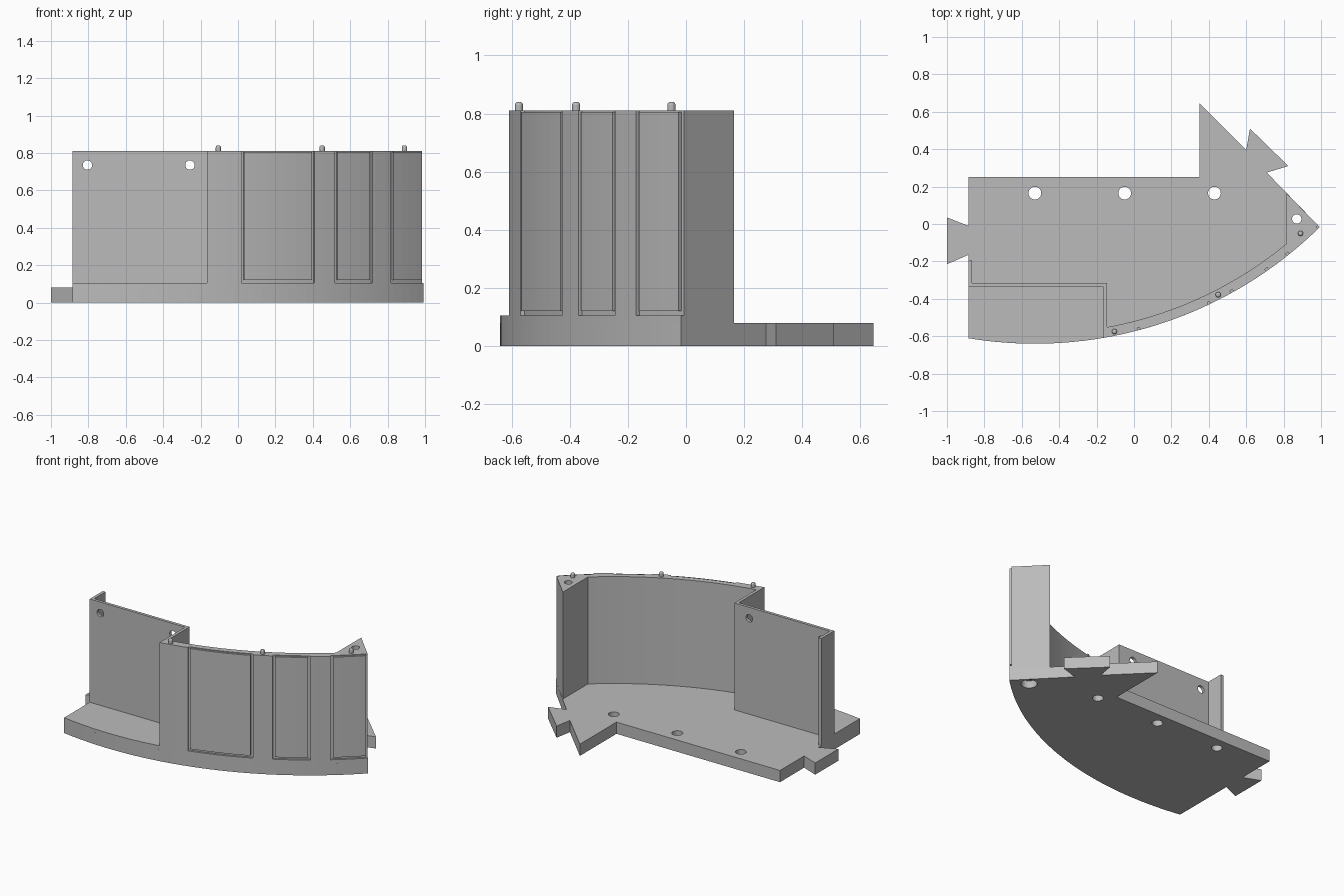
import bpy, bmesh, math

cube = bpy.data.objects.get("Cube")
if cube:
    bpy.data.objects.remove(cube, do_unlink=True)

grey = bpy.data.materials.new("plain grey")
grey.use_nodes = True
GREY = (0.5, 0.5, 0.5, 1)
grey.diffuse_color = GREY
grey.node_tree.nodes["Principled BSDF"].inputs["Base Color"].default_value = GREY

# Curved front: a circle around (CX, CY)
CX, CY, R = -0.53, 1.533, 2.173
INNER = R - 0.053
TOP, FLOOR, LEDGE = 0.81, 0.08, 0.105
LEFT, TIP = -0.885, 0.993


def arc(x0, x1, radius=R, steps=24):
    a0, a1 = (math.asin((x - CX) / radius) for x in (x0, x1))
    angles = [a0 + (a1 - a0) * i / steps for i in range(steps + 1)]
    return [(CX + radius * math.sin(a), CY - radius * math.cos(a)) for a in angles]


def prism(name, outline, z0, z1):
    bm = bmesh.new()
    face = bm.faces.new([bm.verts.new((x, y, z0)) for x, y in outline])
    out = bmesh.ops.extrude_face_region(bm, geom=[face])
    top = [v for v in out["geom"] if isinstance(v, bmesh.types.BMVert)]
    bmesh.ops.translate(bm, verts=top, vec=(0, 0, z1 - z0))
    bmesh.ops.recalc_face_normals(bm, faces=bm.faces)
    mesh = bpy.data.meshes.new(name)
    bm.to_mesh(mesh)
    bm.free()
    mesh.materials.append(grey)
    obj = bpy.data.objects.new(name, mesh)
    bpy.context.collection.objects.link(obj)
    return obj


def drill(name, x, y, z, radius, depth, along_y=False):
    turn = (math.pi / 2, 0, 0) if along_y else (0, 0, 0)
    bpy.ops.mesh.primitive_cylinder_add(vertices=32, radius=radius, depth=depth,
                                        location=(x, y, z), rotation=turn)
    obj = bpy.context.object
    obj.name = name
    obj.data.materials.append(grey)
    return obj


def cut(target, cutters):
    for cutter in cutters:
        mod = target.modifiers.new("cut", "BOOLEAN")
        mod.operation = "DIFFERENCE"
        mod.solver = "EXACT"
        mod.object = cutter
        cutter.hide_render = True
        cutter.hide_viewport = True
        cutter.display_type = "WIRE"


# Floor slab with dovetail tabs and sockets
floor_slab = prism("floor_slab", arc(LEFT, TIP, steps=40) + [
    (0.71, 0.275), (0.825, 0.31), (0.62, 0.51), (0.6, 0.395), (0.35, 0.645),
    (0.35, 0.25), (LEFT, 0.25), (LEFT, -0.01), (-1, 0.035), (-1, -0.215),
    (LEFT, -0.165)], 0, FLOOR)

# Raised ledge in front of the flat wall
prism("front_ledge", arc(LEFT, -0.165, steps=14) + [(-0.165, -0.335), (LEFT, -0.335)],
      FLOOR, LEDGE)

# Continuous wall: return, flat wall, step, curved wall and solid corner post
wall = prism("curved_wall", arc(-0.165, TIP) + [(0.815, 0.165)]
             + arc(0.815, -0.145, INNER) + [
    (-0.145, -0.315), (-0.865, -0.315), (-0.865, -0.195), (LEFT, -0.195),
    (LEFT, -0.335), (-0.165, -0.335)], FLOOR, TOP)


# Grooves that frame the panels on the curved face
def groove(name, x0, x1, z0, z1):
    a0, a1 = (math.asin((x - CX) / R) for x in (x0, x1))
    inner, outer = R - 0.014, R + 0.03
    band = [(CX + r * math.sin(a), CY - r * math.cos(a))
            for r, steps in ((inner, range(13)), (outer, range(12, -1, -1)))
            for a in [a0 + (a1 - a0) * i / 12 for i in steps]]
    return prism(name, band, z0, z1)


wall_cutters = []
WIDTH = 0.013
for i, (x0, x1) in enumerate(((0.02, 0.41), (0.52, 0.72), (0.818, 1.01))):
    wall_cutters += [
        groove(f"panel_{i}_right_groove", x0, x0 + WIDTH, LEDGE, TOP + 0.1),
        groove(f"panel_{i}_left_groove", x1 - WIDTH * (2 if i == 2 else 1), x1,
               LEDGE, TOP + 0.1),
        groove(f"panel_{i}_bottom_groove", x0 + 0.002, x1 - 0.002, LEDGE, LEDGE + 0.015),
        groove(f"panel_{i}_top_groove", x0 + 0.002, x1 - 0.002, TOP - 0.005, TOP + 0.1)]

# Bolt holes
for x in (-0.805, -0.257):
    wall_cutters.append(drill("wall_hole_cutter", x, -0.325, 0.735, 0.025, 0.1, True))
post_hole = drill("post_hole_cutter", 0.87, 0.027, 0.4, 0.025, 1.2)
counterbore = drill("counterbore_cutter", 0.87, 0.027, 0, 0.05, 0.1)
cut(wall, wall_cutters + [post_hole])
cut(floor_slab, [post_hole, counterbore]
    + [drill("floor_hole_cutter", x, 0.165, 0.04, 0.034, 0.3) for x in (-0.53, -0.05, 0.43)])

# Locating pegs with rounded tops
for i, (x, y) in enumerate(((-0.105, -0.575), (0.45, -0.378), (0.89, -0.05))):
    peg = drill(f"locating_peg_{i}", x, y, TOP + 0.01, 0.014, 0.04)
    bevel = peg.modifiers.new("round", "BEVEL")
    bevel.width = 0.01
    bevel.segments = 3
